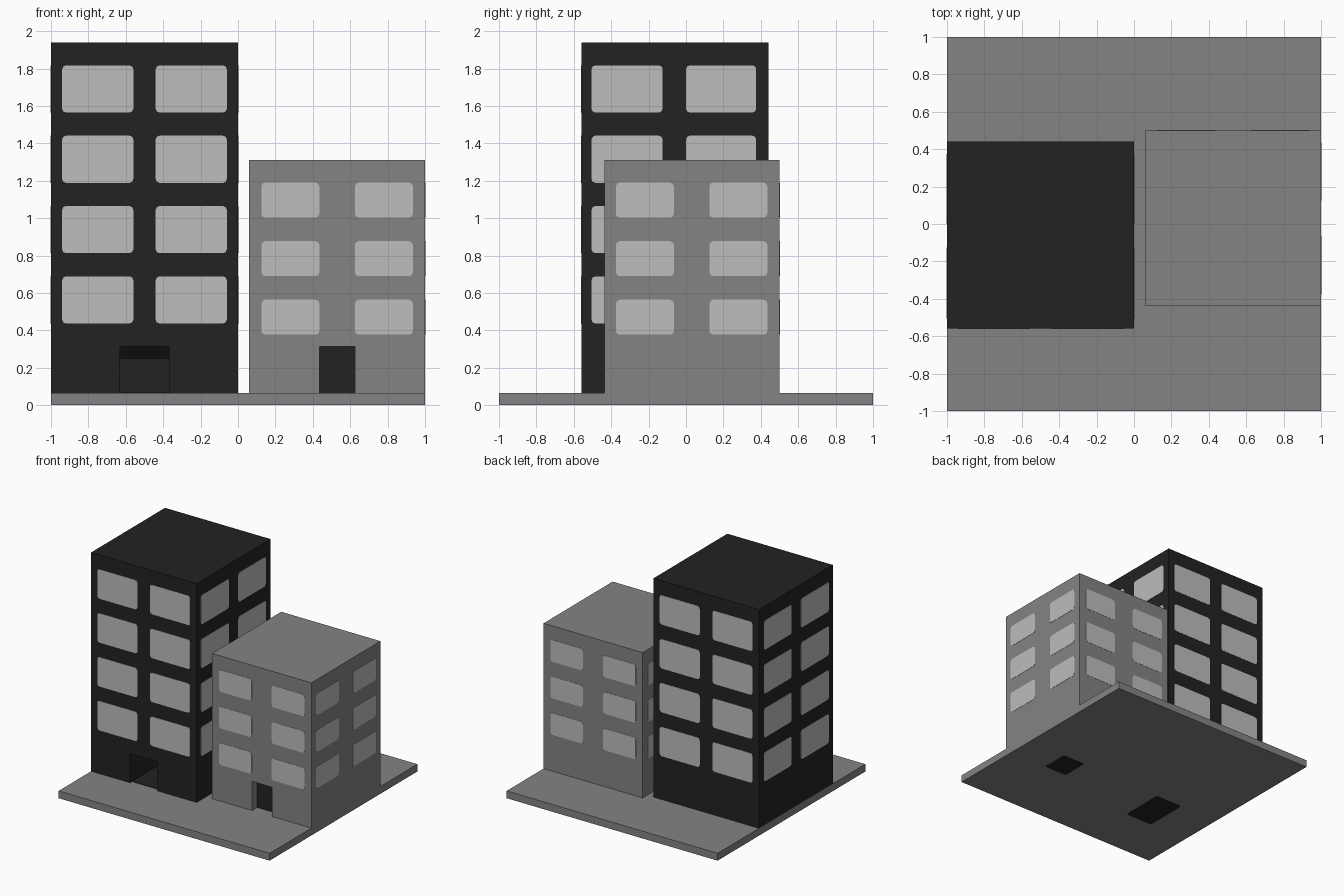
import bpy
import bmesh
from mathutils import Vector

cube = bpy.data.objects.get("Cube")
if cube:
    bpy.data.objects.remove(cube, do_unlink=True)


def material(name, value):
    m = bpy.data.materials.new(name)
    m.use_nodes = True
    colour = (value, value, value, 1)
    m.diffuse_color = colour
    m.node_tree.nodes["Principled BSDF"].inputs["Base Color"].default_value = colour
    return m


CHARCOAL = material("charcoal", 0.016)
GREY = material("mid grey", 0.23)
GLASS = material("pale grey glass", 0.51)


def box(name, lo, hi, mat, round_axis=None, radius=0.0):
    """Box between two corners; edges along round_axis can be rounded."""
    lo, hi = Vector(lo), Vector(hi)
    mid, size = (lo + hi) / 2, hi - lo
    bm = bmesh.new()
    bmesh.ops.create_cube(bm, size=1)
    for v in bm.verts:
        v.co = Vector([mid[i] + v.co[i] * size[i] for i in range(3)])
    if round_axis is not None:
        edges = [e for e in bm.edges
                 if abs((e.verts[0].co - e.verts[1].co)[round_axis]) > size[round_axis] * 0.9
                 and (e.verts[0].co - e.verts[1].co).length < size[round_axis] * 1.001]
        bmesh.ops.bevel(bm, geom=edges, offset=radius, segments=3,
                        profile=0.5, affect='EDGES')
    me = bpy.data.meshes.new(name)
    bm.to_mesh(me)
    bm.free()
    me.materials.append(mat)
    ob = bpy.data.objects.new(name, me)
    bpy.context.collection.objects.link(ob)
    return ob


def cut(target, cutter):
    """Subtract a cutter, then discard it."""
    cutter.hide_render = True
    mod = target.modifiers.new("doorway", 'BOOLEAN')
    mod.operation = 'DIFFERENCE'
    mod.solver = 'EXACT'
    mod.object = cutter
    bpy.context.view_layer.objects.active = target
    bpy.ops.object.modifier_apply(modifier=mod.name)
    bpy.data.objects.remove(cutter, do_unlink=True)


def windows(prefix, lo, hi, x_spans, y_spans, z_spans):
    """Thin rounded panes on all four walls."""
    out, sunk = 0.002, 0.004
    for axis, spans in ((1, x_spans), (0, y_spans)):
        for side, wall, sign in (("low", lo[axis], -1), ("high", hi[axis], 1)):
            d0, d1 = sorted((wall + sign * out, wall - sign * sunk))
            label = {(1, "low"): "front", (1, "high"): "back",
                     (0, "low"): "right", (0, "high"): "left"}[(axis, side)]
            for row, (z0, z1) in enumerate(z_spans):
                for col, (a, b) in enumerate(spans):
                    p, q = [0, 0, z0], [0, 0, z1]
                    p[axis], q[axis] = d0, d1
                    p[1 - axis], q[1 - axis] = a, b
                    pane(f"{prefix}_{label}_window_{row + 1}_{col + 1}", p, q, axis)


def pane(name, p, q, axis):
    """Rounded rectangle plate lying across the given axis."""
    u = 1 - axis
    r, k = 0.02, 0.0059
    # Quarter-corner offsets from the rectangle's corner
    arc = [(0, r), (k, k), (r, 0)]
    outline = []
    for (cu, su), (cz, sz), flip in (((p[u], 1), (p[2], 1), False), ((q[u], -1), (p[2], 1), True),
                                     ((q[u], -1), (q[2], -1), False), ((p[u], 1), (q[2], -1), True)):
        for du, dz in (arc[::-1] if flip else arc):
            outline.append((cu + su * du, cz + sz * dz))
    bm = bmesh.new()
    verts = []
    for a, z in outline:
        co = [0, 0, z]
        co[u], co[axis] = a, p[axis]
        verts.append(bm.verts.new(co))
    face = bm.faces.new(verts)
    ext = bmesh.ops.extrude_face_region(bm, geom=[face])
    for v in ext["geom"]:
        if isinstance(v, bmesh.types.BMVert):
            v.co[axis] = q[axis]
    bmesh.ops.recalc_face_normals(bm, faces=bm.faces)
    me = bpy.data.meshes.new(name)
    bm.to_mesh(me)
    bm.free()
    me.materials.append(GLASS)
    bpy.context.collection.objects.link(bpy.data.objects.new(name, me))


# Ground slab
G = 0.065
box("ground_slab", (-1, -1, 0.002), (1, 1, G), GREY)

# Tall dark tower with a deep entrance whose back upper edge is chamfered
t_lo, t_hi = (-1, -0.56, G), (0, 0.44, 1.94)
tower = box("tall_tower", t_lo, t_hi, CHARCOAL)
entrance = box("entrance_cutter", (-0.63, -0.7, 0.0), (-0.37, -0.16, 0.315), CHARCOAL)
bm = bmesh.new()
bm.from_mesh(entrance.data)
edge = [e for e in bm.edges if all(v.co.y > -0.2 and v.co.z > 0.3 for v in e.verts)]
bmesh.ops.bevel(bm, geom=edge, offset=0.065, segments=1, affect='EDGES')
bm.to_mesh(entrance.data)
bm.free()
cut(tower, entrance)
box("tower_entrance_floor", (-0.63, -0.535, 0), (-0.37, -0.15, G + 0.004), CHARCOAL, 2, 0.02)
windows("tower", t_lo, t_hi,
        [(-0.94, -0.56), (-0.44, -0.06)],
        [(-0.505, -0.125), (0.0, 0.375)],
        [(0.437 + i * 0.376, 0.689 + i * 0.376) for i in range(4)])

# Short grey block with a shallow doorway and dark door
b_lo, b_hi = (0.06, -0.435, G), (1, 0.5, 1.31)
block = box("short_block", b_lo, b_hi, GREY)
cut(block, box("doorway_cutter", (0.437, -0.6, 0.0), (0.625, -0.36, 0.315), GREY))
box("block_door", (0.423, -0.366, 0), (0.639, -0.13, 0.314), CHARCOAL, 2, 0.014)
windows("block", b_lo, b_hi,
        [(0.125, 0.435), (0.625, 0.935)],
        [(-0.375, -0.065), (0.125, 0.435)],
        [(0.377 + i * 0.313, 0.564 + i * 0.313) for i in range(3)])
